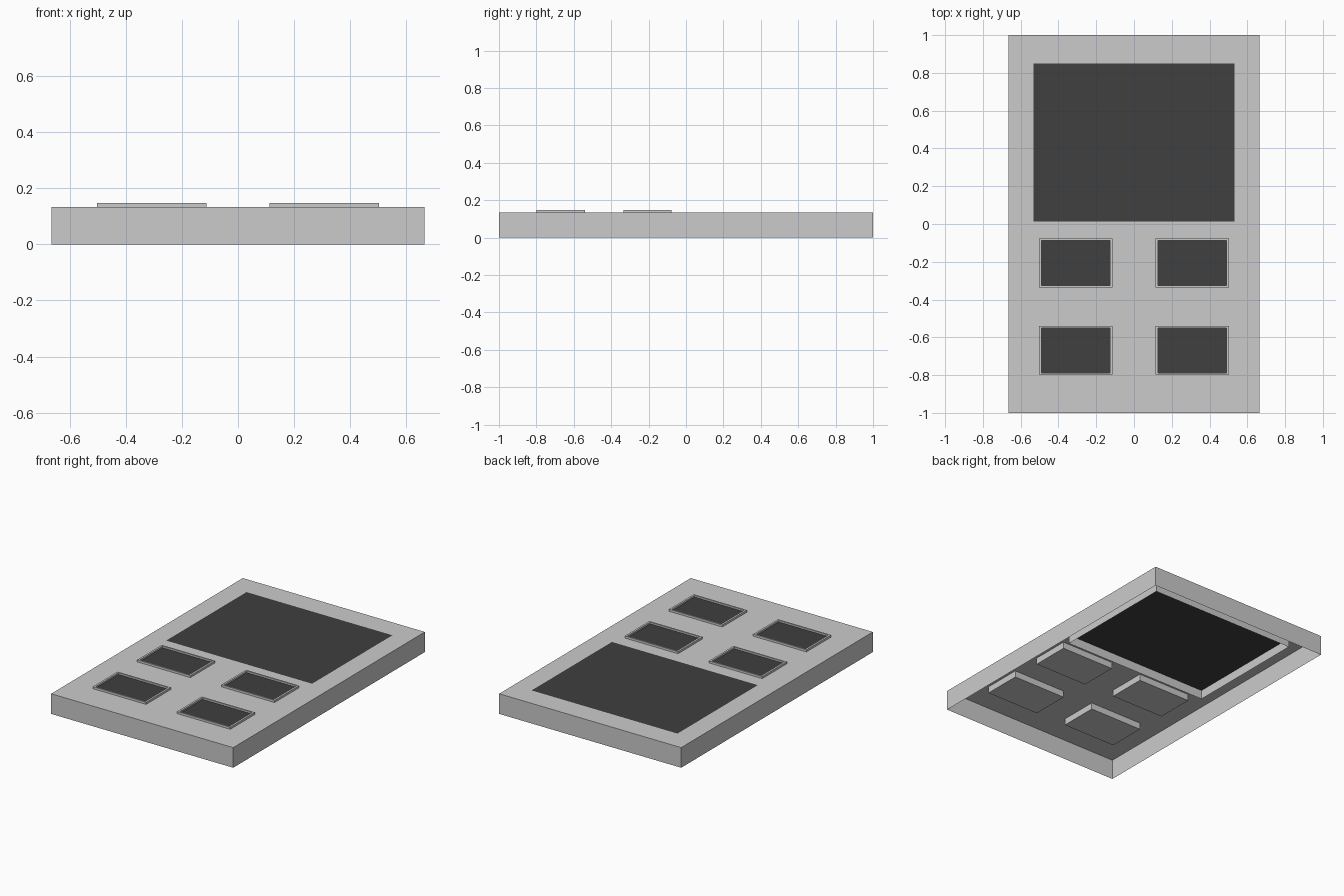
import bpy

if "Cube" in bpy.data.objects:
    bpy.data.objects.remove(bpy.data.objects["Cube"])

dark = bpy.data.materials.new("dark_panel")
dark.diffuse_color = (0.05, 0.05, 0.05, 1)
dark.use_nodes = True
dark.node_tree.nodes["Principled BSDF"].inputs["Base Color"].default_value = dark.diffuse_color


def skin(name, rings, cap_start=False, cap_end=False, mat=None):
    """Join a chain of rectangles (x0, x1, y0, y1, z) into flat-faced walls."""
    verts, faces = [], []
    for x0, x1, y0, y1, z in rings:
        verts += [(x0, y0, z), (x1, y0, z), (x1, y1, z), (x0, y1, z)]
    for r in range(len(rings) - 1):
        a, b = r * 4, r * 4 + 4
        for i in range(4):
            j = (i + 1) % 4
            faces.append((a + i, a + j, b + j, b + i))
    if cap_start:
        faces.append((3, 2, 1, 0))
    if cap_end:
        n = len(verts)
        faces.append((n - 4, n - 3, n - 2, n - 1))
    mesh = bpy.data.meshes.new(name)
    mesh.from_pydata(verts, [], faces)
    if mat:
        mesh.materials.append(mat)
    obj = bpy.data.objects.new(name, mesh)
    bpy.context.collection.objects.link(obj)
    return obj


TOP = 0.133
W, L = 0.665, 1.0
screen = (-0.533, 0.533, 0.012, 0.85)

# Case: open underneath, with a skirt hanging down around the screen opening
skin("case", [(-W, W, -L, L, 0), (-W, W, -L, L, TOP),
              (*screen, TOP), (*screen, 0.073)])

# Screen panel, flush with the case top
skin("screen", [(*screen, TOP)], cap_end=True, mat=dark)

# Four buttons: raised rim, closed base, sunken dark panel
RIM = 0.013
for row, (y0, y1) in {"back": (-0.335, -0.078), "front": (-0.798, -0.54)}.items():
    for side, (x0, x1) in {"left": (-0.502, -0.113), "right": (0.113, 0.502)}.items():
        outer = (x0, x1, y0, y1)
        inner = (x0 + RIM, x1 - RIM, y0 + RIM * 0.8, y1 - RIM * 0.8)
        skin(f"button_{row}_{side}",
             [(*outer, 0.09), (*outer, 0.147), (*inner, 0.147), (*inner, 0.128)],
             cap_start=True)
        # The case top passes at 0.133, so the dark panel sits just above it
        skin(f"button_panel_{row}_{side}", [(*inner, 0.136)], cap_end=True, mat=dark)
